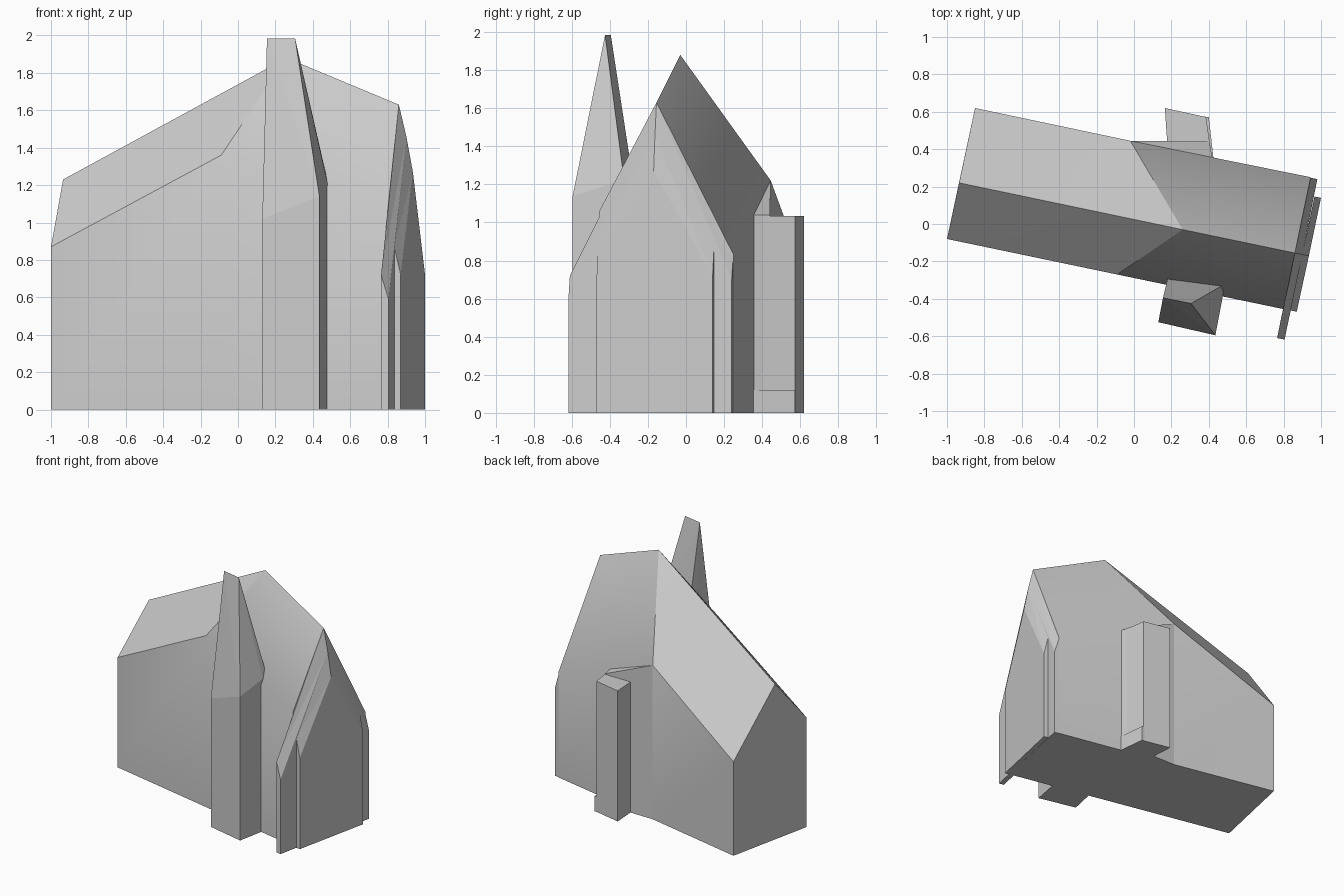
import bpy
import bmesh
from mathutils import Vector

cube = bpy.data.objects.get("Cube")
if cube:
    bpy.data.objects.remove(cube, do_unlink=True)

grey = bpy.data.materials.new("plain_grey")
grey.use_nodes = True
COLOUR = (0.6, 0.6, 0.6, 1)
grey.diffuse_color = COLOUR
grey.node_tree.nodes["Principled BSDF"].inputs["Base Color"].default_value = COLOUR


def finish(bm, name, smooth=False):
    bmesh.ops.recalc_face_normals(bm, faces=bm.faces)
    mesh = bpy.data.meshes.new(name)
    bm.to_mesh(mesh)
    bm.free()
    mesh.materials.append(grey)
    obj = bpy.data.objects.new(name, mesh)
    bpy.context.collection.objects.link(obj)
    if smooth:
        bpy.ops.object.select_all(action='DESELECT')
        obj.select_set(True)
        bpy.context.view_layer.objects.active = obj
        bpy.ops.object.shade_smooth_by_angle()
    return obj


def gabled_loft(name, sections, smooth=False):
    """Join gable sections (front eave, ridge, back eave), each dropped to the ground."""
    bm = bmesh.new()
    rings = []
    for front, ridge, back in sections:
        pts = [(*front[:2], 0), front, ridge, back, (*back[:2], 0)]
        rings.append([bm.verts.new(p) for p in pts])
    for a, b in zip(rings, rings[1:]):
        for j in range(5):
            k = (j + 1) % 5
            bm.faces.new((a[j], a[k], b[k]))
            bm.faces.new((a[j], b[k], b[j]))
    bm.faces.new(rings[0])
    bm.faces.new(rings[-1])
    return finish(bm, name, smooth)


def block(name, tops, extra=()):
    """Convex block: top corners dropped to the ground, plus extra crest points."""
    bm = bmesh.new()
    for x, y, z in tops:
        bm.verts.new((x, y, z))
        bm.verts.new((x, y, 0))
    for p in extra:
        bm.verts.new(p)
    bmesh.ops.convex_hull(bm, input=bm.verts)
    bmesh.ops.dissolve_limit(bm, angle_limit=0.01, verts=bm.verts, edges=bm.edges)
    return finish(bm, name)


def end_slab(name, inner, shift, drops):
    """Thin gable slab whose top slopes down toward its outer side."""
    outer = [tuple(Vector(p) + Vector((*shift, -d))) for p, d in zip(inner, drops)]
    return gabled_loft(name, [inner, outer])


# Main hall: low left gable, tall skewed middle, steep right gable
gabled_loft("main_hall", [
    [(-1, -0.08, 0.87), (-0.935, 0.22, 1.23), (-0.85, 0.62, 0.745)],
    [(-0.09, -0.27, 1.36), (0.26, -0.03, 1.88), (-0.02, 0.445, 1.22)],
    [(0.80, -0.455, 1.06), (0.86, -0.155, 1.63), (0.945, 0.25, 0.83)],
], smooth=True)

# Stepped slabs on the right gable
end_slab("gable_slab_inner",
         [(0.765, -0.61, 0.72), (0.86, -0.155, 1.63), (0.94, 0.248, 0.83)],
         (0.04, -0.008), (0.13, 0.17, 0.13))
end_slab("gable_slab_outer",
         [(0.835, -0.462, 0.87), (0.90, -0.163, 1.46), (0.965, 0.147, 0.87)],
         (0.035, -0.007), (0.15, 0.19, 0.15))

# Tapered front tower with a crest edge
block("front_tower",
      [(0.13, -0.525, 1.02), (0.435, -0.595, 1.14),
       (0.478, -0.37, 1.21), (0.47, -0.33, 1.26), (0.18, -0.29, 1.3)],
      [(0.155, -0.395, 1.985), (0.305, -0.425, 1.985)])

# Wedge along the back wall and the square stack against it
block("back_wedge",
      [(-0.02, 0.445, 1.22), (0.40, 0.44, 1.04), (0.42, 0.355, 1.04)])
block("back_stack",
      [(0.18, 0.40, 1.035), (0.165, 0.62, 1.035),
       (0.385, 0.572, 1.035), (0.41, 0.40, 1.035)])
block("back_stack_foot",
      [(0.30, 0.36, 0.12), (0.30, 0.58, 0.12),
       (0.40, 0.572, 0.12), (0.425, 0.35, 0.12)])
